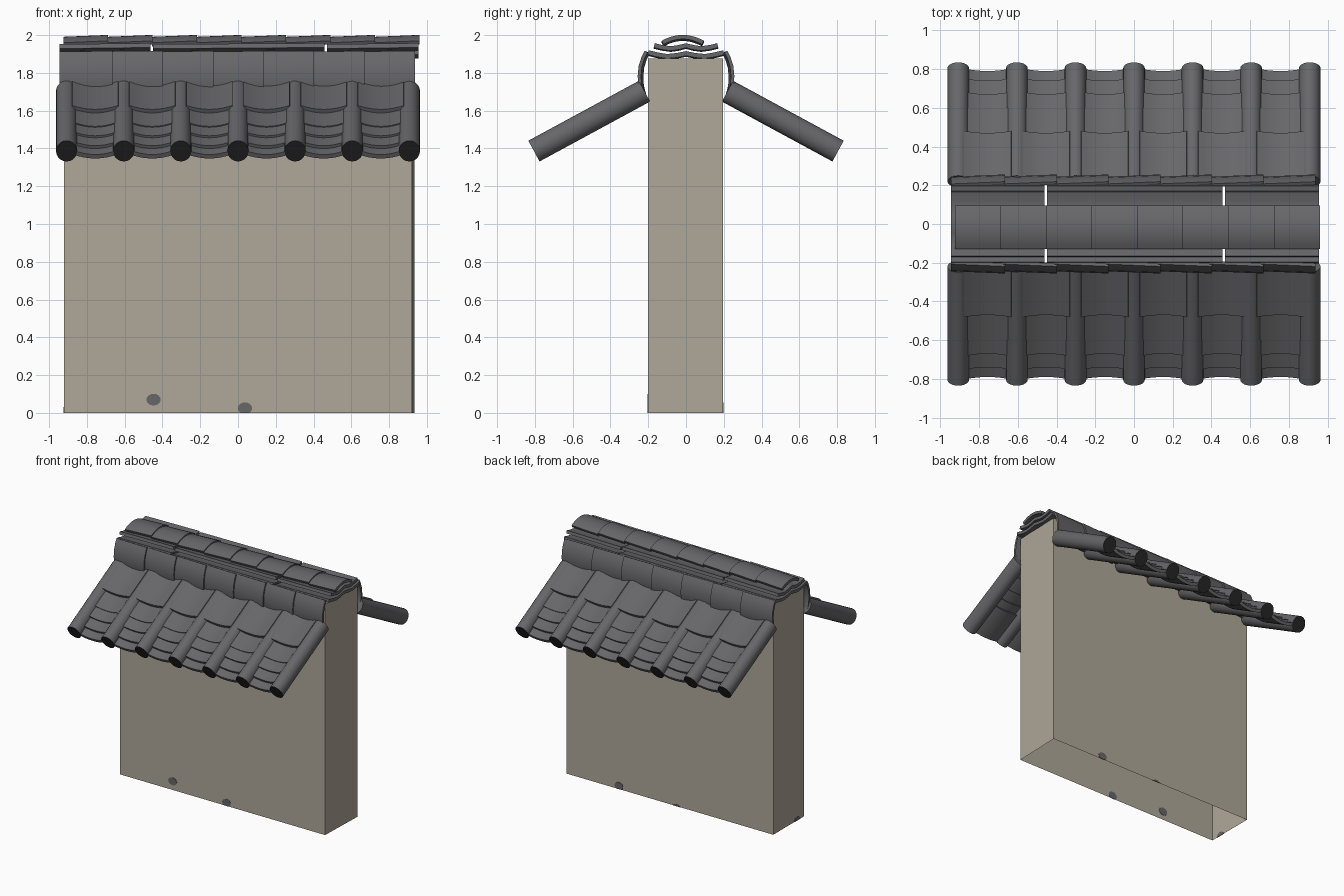
import bpy, bmesh, math
from mathutils import Vector as V

if "Cube" in bpy.data.objects:
    bpy.data.objects.remove(bpy.data.objects["Cube"])


def material(name, rgb):
    m = bpy.data.materials.new(name)
    m.diffuse_color = (*rgb, 1)
    m.use_nodes = True
    m.node_tree.nodes["Principled BSDF"].inputs["Base Color"].default_value = m.diffuse_color
    return m


PLASTER = material("warm plaster", (0.43, 0.39, 0.32))
TILE = material("grey clay tile", (0.135, 0.135, 0.142))
BLACK = material("black tile end", (0.02, 0.02, 0.021))
X, Y, Z = V((1, 0, 0)), V((0, 1, 0)), V((0, 0, 1))


def finish(bm, name, mats, recalc=True):
    if recalc:
        bmesh.ops.recalc_face_normals(bm, faces=bm.faces)
    me = bpy.data.meshes.new(name)
    bm.to_mesh(me)
    bm.free()
    for m in mats:
        me.materials.append(m)
    me.shade_smooth()
    me.set_sharp_from_angle(angle=math.radians(35))
    bpy.context.collection.objects.link(bpy.data.objects.new(name, me))


def ribbon(bm, pts, thick, a, b, u, v):
    """Curved slab: thickened profile in the u/v plane, swept from a to b."""
    pts = [V(p) for p in pts]
    upper, lower = [], []
    for i, p in enumerate(pts):
        t = (pts[min(i + 1, len(pts) - 1)] - pts[max(i - 1, 0)]).normalized()
        n = V((-t.y, t.x)) * thick / 2
        upper.append(p + n)
        lower.append(p - n)
    ends = [[[bm.verts.new(o + u * p.x + v * p.y) for p in row]
             for row in (upper, lower)] for o in (a, b)]
    (u0, l0), (u1, l1) = ends
    for i in range(len(pts) - 1):
        j = i + 1
        bm.faces.new((u0[i], u0[j], u1[j], u1[i]))
        bm.faces.new((l0[j], l0[i], l1[i], l1[j]))
        bm.faces.new((u0[j], u0[i], l0[i], l0[j]))
        bm.faces.new((u1[i], u1[j], l1[j], l1[i]))
    for i in (0, -1):
        bm.faces.new((u0[i], u1[i], l1[i], l0[i]))


# Wall: four sides, open at top and bottom
bm = bmesh.new()
corners = [(-0.92, -0.2), (0.922, -0.2), (0.934, 0.195), (-0.92, 0.195)]
bot = [bm.verts.new((x, y, 0)) for x, y in corners]
top = [bm.verts.new((x, y, 1.875)) for x, y in corners]
for i in range(4):
    j = (i + 1) % 4
    bm.faces.new((bot[i], bot[j], top[j], top[i]))
finish(bm, "wall", [PLASTER], recalc=False)

# Dark spots low on the wall, thin plates cut off at the ground
bm = bmesh.new()
spots = [(V((-0.447, -0.2, 0.07)), X, -Y), (V((0.037, -0.2, 0.025)), X, -Y),
         (V((0.465, 0.195, 0.025)), -X, Y), (V((-0.05, 0.195, -0.015)), -X, Y),
         (V((-0.92, -0.11, 0.0)), -Y, -X)]
for c, side, out in spots:
    ring = []
    for k in range(16):
        a = math.tau * k / 16
        p = c + side * 0.038 * math.cos(a) + Z * 0.031 * math.sin(a)
        p.z = max(p.z, 0)
        ring.append(bm.verts.new(p + out * 0.003))
    f = bm.faces.new(ring)
    ext = bmesh.ops.extrude_face_region(bm, geom=[f])["geom"]
    bmesh.ops.translate(bm, vec=-out * 0.005,
                        verts=[g for g in ext if isinstance(g, bmesh.types.BMVert)])
bmesh.ops.remove_doubles(bm, verts=bm.verts, dist=0.0001)
finish(bm, "wall_spots", [TILE])

PITCH = 0.3025
for s, side in ((-1, "front"), (1, "back")):
    low, high = V((0, s * 0.805, 1.386)), V((0, s * 0.22, 1.703))
    down = (low - high).normalized()
    up = X.cross(down)
    up = up if up.z > 0 else -up

    # Round cover tiles running down the slope, with black ends
    bm = bmesh.new()
    n = 20
    for i in range(-3, 4):
        off = X * i * PITCH
        rings = [[bm.verts.new(o + off + X * 0.056 * math.cos(math.tau * k / n)
                               + up * 0.0625 * math.sin(math.tau * k / n))
                  for k in range(n)] for o in (high, low)]
        for k in range(n):
            j = (k + 1) % n
            bm.faces.new((rings[0][k], rings[0][j], rings[1][j], rings[1][k]))
        bm.faces.new(rings[0])
        bm.faces.new(rings[1]).material_index = 1
    finish(bm, side + "_cover_tiles", [TILE, BLACK])

    # Sagging pan tiles, five overlapping steps between the covers
    bm = bmesh.new()
    steps = [(0.47, 1.607, 0.27), (0.59, 1.517, 0.28), (0.67, 1.467, 0.26),
             (0.74, 1.415, 0.26), (0.79, 1.368, 0.26)]
    for i in range(6):
        off = X * (i - 2.5) * PITCH
        for k, (y, z, length) in enumerate(steps):
            half = 0.125 if k == 0 else 0.115
            prof = [(half * q / 4, 0.024 * (q / 4) ** 2) for q in range(-4, 5)]
            b = V((0, s * y, z)) + off - up * 0.012
            ribbon(bm, prof, 0.024, b - down * length, b, X, up)
    finish(bm, side + "_pan_tiles", [TILE])

    # Upright bowed tiles covering the joint under the ridge
    bm = bmesh.new()
    prof = [(s * y, z) for y, z in ((0.222, 1.68), (0.236, 1.73), (0.239, 1.78),
                                    (0.234, 1.83), (0.22, 1.875), (0.203, 1.908))]
    for i in range(7):
        x0 = -0.945 + i * 0.267
        ribbon(bm, prof, 0.018, V((x0, -s * 0.004, 0)),
               V((x0 + 0.28, s * 0.008, 0.004)), Y, Z)
    finish(bm, side + "_joint_tiles", [TILE])

# Two layers of wavy ridge tiles, three lengths each with small gaps
layers = {"lower_ridge_tiles": [(0.2, 1.905), (0.15, 1.893), (0.1, 1.885), (0.05, 1.89)],
          "upper_ridge_tiles": [(0.168, 1.943), (0.13, 1.933), (0.08, 1.926), (0.04, 1.932)]}
for name, half in layers.items():
    bm = bmesh.new()
    peak = half[-1][1] + 0.01
    prof = [(-y, z) for y, z in half] + [(0, peak)] + half[::-1]
    for x0, x1 in ((-0.945, -0.462), (-0.45, 0.458), (0.47, 0.955)):
        ribbon(bm, prof, 0.024, V((x0, 0, -0.003)), V((x1, 0, 0.003)), Y, Z)
    finish(bm, name, [TILE])

# Arched cap tiles along the very top, each tipped over the next
bm = bmesh.new()
prof = [(-0.017 + 0.107 * q / 5, 1.986 - 0.03 * (q / 5) ** 2) for q in range(-5, 6)]
for i in range(8):
    x0 = -0.925 + i * 0.2355
    ribbon(bm, prof, 0.022, V((x0, 0, -0.006)), V((x0 + 0.237, 0, 0.004)), Y, Z)
finish(bm, "ridge_cap_tiles", [TILE])
